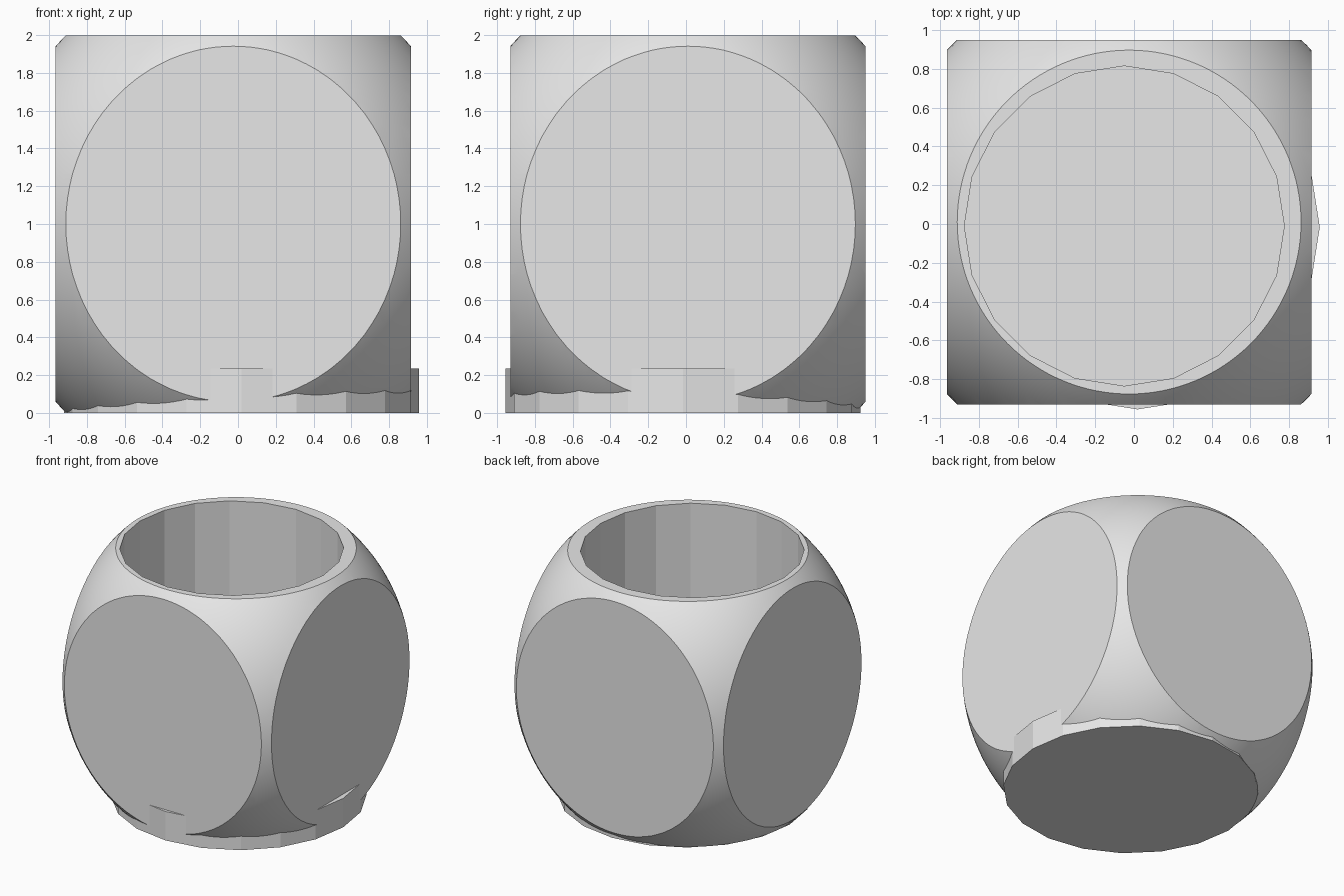
import bpy
import math

old = bpy.data.objects.get("Cube")
if old:
    bpy.data.objects.remove(old, do_unlink=True)

grey = bpy.data.materials.new("plain grey")
grey.use_nodes = True
grey.diffuse_color = (0.8, 0.8, 0.8, 1)
grey.node_tree.nodes["Principled BSDF"].inputs["Base Color"].default_value = (0.8, 0.8, 0.8, 1)

CENTRE = (-0.025, 0.01, 1.0)
HALF = (0.94, 0.94, 0.998)


def finish(name, scale=None):
    """Name the active object, apply its scale and colour it."""
    ob = bpy.context.object
    ob.name = name
    if scale:
        ob.scale = scale
        bpy.ops.object.transform_apply(location=False, rotation=False, scale=True)
    ob.data.materials.append(grey)
    return ob


def prism(name, x, y, radius, bottom, top):
    """Upright twenty-sided cylinder between two heights."""
    bpy.ops.mesh.primitive_cylinder_add(vertices=20, radius=radius, depth=top - bottom,
                                        location=(x, y, (bottom + top) / 2))
    return finish(name)


def boolean(target, cutter, operation):
    mod = target.modifiers.new(operation.lower(), 'BOOLEAN')
    mod.object = cutter
    mod.operation = operation
    mod.solver = 'EXACT'
    bpy.context.view_layer.objects.active = target
    bpy.ops.object.modifier_apply(modifier=mod.name)
    bpy.data.objects.remove(cutter, do_unlink=True)


# Pot body: a block rounded off by a larger sphere
bpy.ops.mesh.primitive_cube_add(size=2, location=CENTRE)
block = finish("rounding_block", HALF)
bpy.ops.mesh.primitive_uv_sphere_add(segments=128, ring_count=64, radius=1.375, location=CENTRE)
body = finish("pot_body", HALF)
boolean(body, block, 'INTERSECT')

# Open hollow, whose floor is the top of the base disc
hollow = prism("hollow_cutter", -0.05, -0.01, 0.825, 0.15, 2.3)
boolean(body, hollow, 'DIFFERENCE')

# Base disc standing slightly off centre
base = prism("base_disc", 0.018, -0.016, 0.94, 0, 0.235)

# Smooth rounded corners, crisp facets elsewhere
for ob in (body, base):
    bpy.ops.object.select_all(action='DESELECT')
    ob.select_set(True)
    bpy.context.view_layer.objects.active = ob
    bpy.ops.object.shade_smooth_by_angle(angle=math.radians(10))
